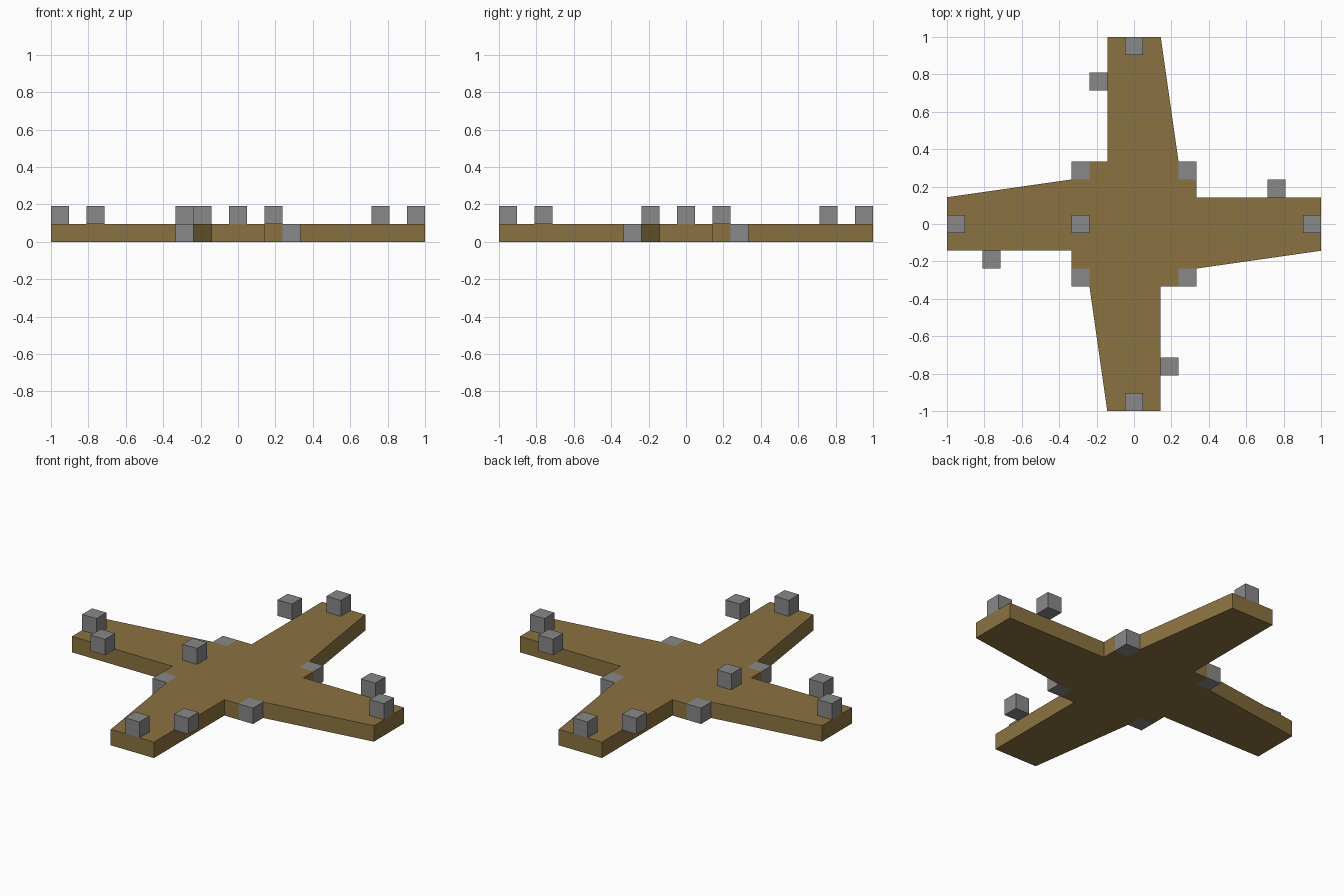
import bpy
import bmesh
from mathutils import Matrix, Vector

cube = bpy.data.objects.get("Cube")
if cube:
    bpy.data.objects.remove(cube, do_unlink=True)

U = 2 / 21  # one block; the platform spans 21 blocks


def make_material(name, color):
    mat = bpy.data.materials.new(name)
    mat.use_nodes = True
    mat.diffuse_color = color
    mat.node_tree.nodes["Principled BSDF"].inputs["Base Color"].default_value = color
    return mat


def finish(bm, name, mat):
    bmesh.ops.recalc_face_normals(bm, faces=bm.faces)
    mesh = bpy.data.meshes.new(name)
    bm.to_mesh(mesh)
    bm.free()
    mesh.materials.append(mat)
    obj = bpy.data.objects.new(name, mesh)
    bpy.context.collection.objects.link(obj)
    return obj


def block(name, x, y, level):
    bm = bmesh.new()
    bmesh.ops.create_cube(bm, size=U)
    bmesh.ops.translate(bm, verts=bm.verts, vec=(x * U, y * U, (level + 0.5) * U))
    return finish(bm, name, stone)


wood = make_material("brown wood", (0.258, 0.171, 0.053, 1))
stone = make_material("grey stone", (0.246, 0.246, 0.246, 1))

# Cross-shaped platform: one quarter outline turned four times, corners notched
quarter = [(10.5, -1.5), (10.5, 1.5), (3.5, 1.5), (3.5, 2.5), (2.5, 2.5), (2.5, 3.5)]
bm = bmesh.new()
outline = []
for i in range(4):
    turn = Matrix.Rotation(i * 1.5707963268, 3, "Z")
    outline += [bm.verts.new(turn @ Vector((x * U, y * U, 0))) for x, y in quarter]
base = bm.faces.new(outline)
top = bmesh.ops.extrude_face_region(bm, geom=[base], use_keep_orig=True)["geom"]
bmesh.ops.translate(bm, verts=[v for v in top if isinstance(v, bmesh.types.BMVert)],
                    vec=(0, 0, U))
finish(bm, "platform", wood)

# Blocks repeated around the four sides: corner stones, arm ends, and side posts
sides = ["left", "back", "right", "front"]
for i, side in enumerate(sides):
    for part, x, y, level in [("corner_stone", 3, 3, 0), ("end_block", 10, 0, 1),
                              ("side_block", 8, 2, 1)]:
        for _ in range(i):
            x, y = -y, x
        block(f"{side}_{part}", x, y, level)

# Single block on the middle of the platform
block("centre_block", -3, 0, 1)
